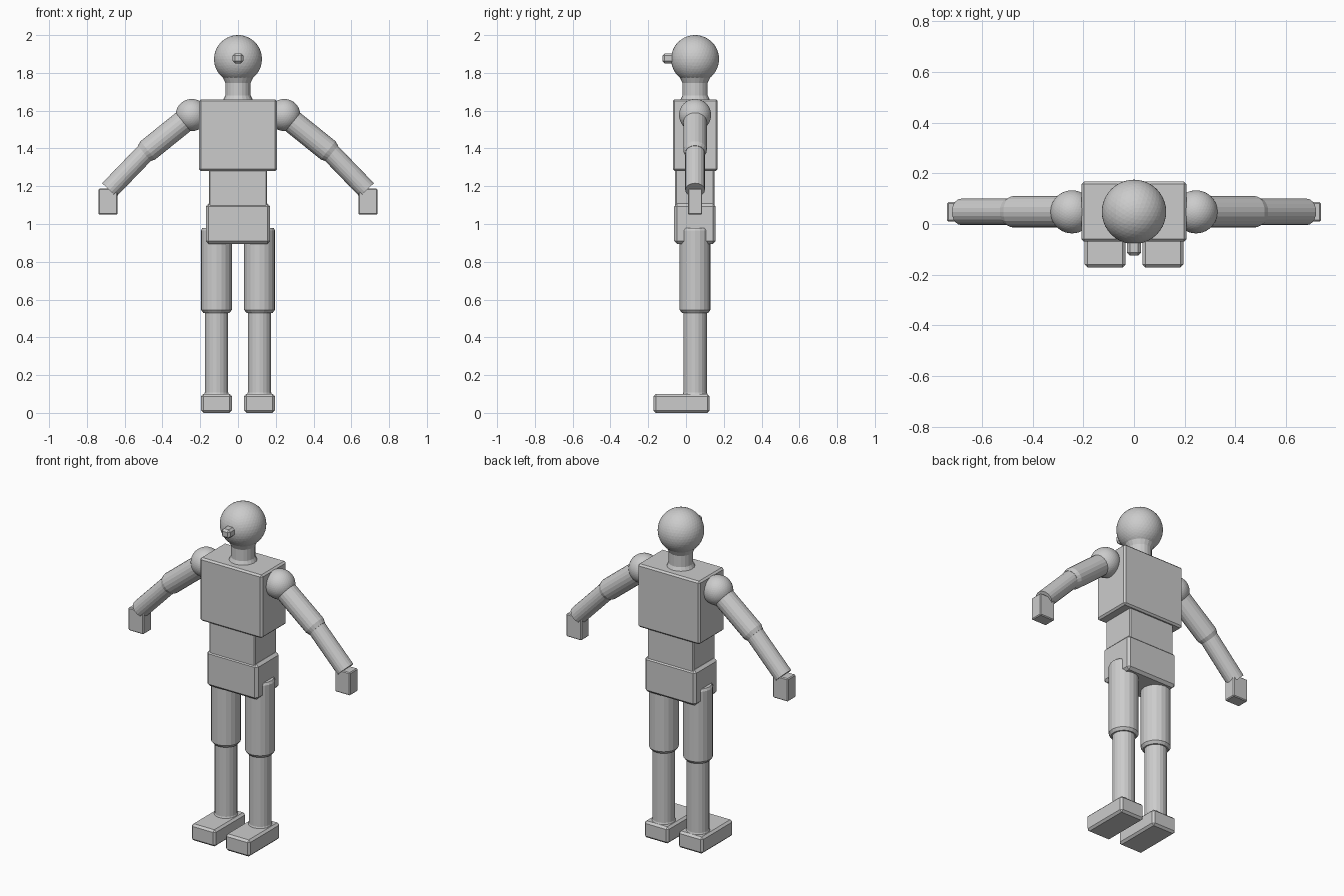
import bpy
import bmesh
from mathutils import Vector, Matrix

cube = bpy.data.objects.get("Cube")
if cube:
    bpy.data.objects.remove(cube, do_unlink=True)

MID = 0.048  # depth of the body's centre line

grey = bpy.data.materials.new("plain_grey")
grey.use_nodes = True
colour = (0.6, 0.6, 0.6, 1)
grey.diffuse_color = colour
grey.node_tree.nodes["Principled BSDF"].inputs["Base Color"].default_value = colour


def finish(name, bm, bevel=0):
    mesh = bpy.data.meshes.new(name)
    bmesh.ops.recalc_face_normals(bm, faces=bm.faces)
    bm.to_mesh(mesh)
    bm.free()
    mesh.materials.append(grey)
    obj = bpy.data.objects.new(name, mesh)
    bpy.context.collection.objects.link(obj)
    if bevel:
        mod = obj.modifiers.new("soft_edges", "BEVEL")
        mod.width = bevel
        mod.segments = 1
    return obj


def box(name, low, high, bevel=0.01):
    low, high = Vector(low), Vector(high)
    bm = bmesh.new()
    bmesh.ops.create_cube(bm, size=1)
    bmesh.ops.scale(bm, vec=high - low, verts=bm.verts)
    bmesh.ops.translate(bm, vec=(low + high) / 2, verts=bm.verts)
    return finish(name, bm, bevel)


def ball(name, centre, radius):
    bm = bmesh.new()
    bmesh.ops.create_icosphere(bm, subdivisions=4, radius=radius,
                               matrix=Matrix.Translation(centre))
    return finish(name, bm)


def limb(name, start, end, profile, sides=20):
    """Round limb; profile lists (fraction along the axis, radius)."""
    start, end = Vector(start), Vector(end)
    axis = end - start
    turn = axis.to_track_quat('Z', 'Y').to_matrix().to_4x4()
    bm = bmesh.new()
    rings = []
    for t, r in profile:
        place = Matrix.Translation(start + axis * t) @ turn
        rings.append(bmesh.ops.create_circle(
            bm, segments=sides, radius=r, matrix=place)["verts"])
    for a, b in zip(rings, rings[1:]):
        for i in range(sides):
            j = (i + 1) % sides
            bm.faces.new((a[i], a[j], b[j], b[i]))
    bm.faces.new(rings[0][::-1])
    bm.faces.new(rings[-1])
    return finish(name, bm)


# Head, nose and neck
ball("head", (0, MID, 1.873), 0.127)
box("nose", (-0.028, -0.125, 1.85), (0.028, 0.0, 1.903), 0.012)
limb("neck", (0, MID, 1.65), (0, MID, 1.8),
     [(0, 0.082), (0.2, 0.067), (0.65, 0.067), (0.9, 0.085), (1, 0.085)])

# Trunk
box("chest", (-0.207, -0.07, 1.28), (0.207, 0.168, 1.66))
box("waist", (-0.153, -0.057, 1.08), (0.153, 0.15, 1.3), 0.006)
box("pelvis", (-0.17, -0.063, 0.895), (0.17, 0.157, 1.108), 0.015)

# Limbs, one side at a time
for side, s in (("left", 1), ("right", -1)):
    shoulder = (s * 0.245, MID, 1.577)
    elbow = (s * 0.487, MID, 1.382)
    wrist = (s * 0.682, MID, 1.18)
    ball(side + "_shoulder", shoulder, 0.085)
    limb(side + "_upper_arm", shoulder, elbow,
         [(0, 0.062), (0.96, 0.062), (1.04, 0.053)])
    limb(side + "_forearm", elbow, wrist, [(0, 0.052), (1, 0.052)])
    xs = sorted((s * 0.637, s * 0.738))
    box(side + "_hand", (xs[0], 0.01, 1.05), (xs[1], 0.086, 1.187), 0.005)

    hip = s * 0.114
    limb(side + "_thigh", (hip, MID, 0.53), (hip, MID, 0.98),
         [(0, 0.07), (0.035, 0.082), (0.97, 0.082), (1, 0.075)])
    limb(side + "_shin", (hip, MID, 0.08), (hip, MID, 0.56),
         [(0, 0.072), (0.06, 0.062), (1, 0.062)])
    box(side + "_foot", (hip - 0.081, -0.172, 0), (hip + 0.081, 0.125, 0.1), 0.012)
